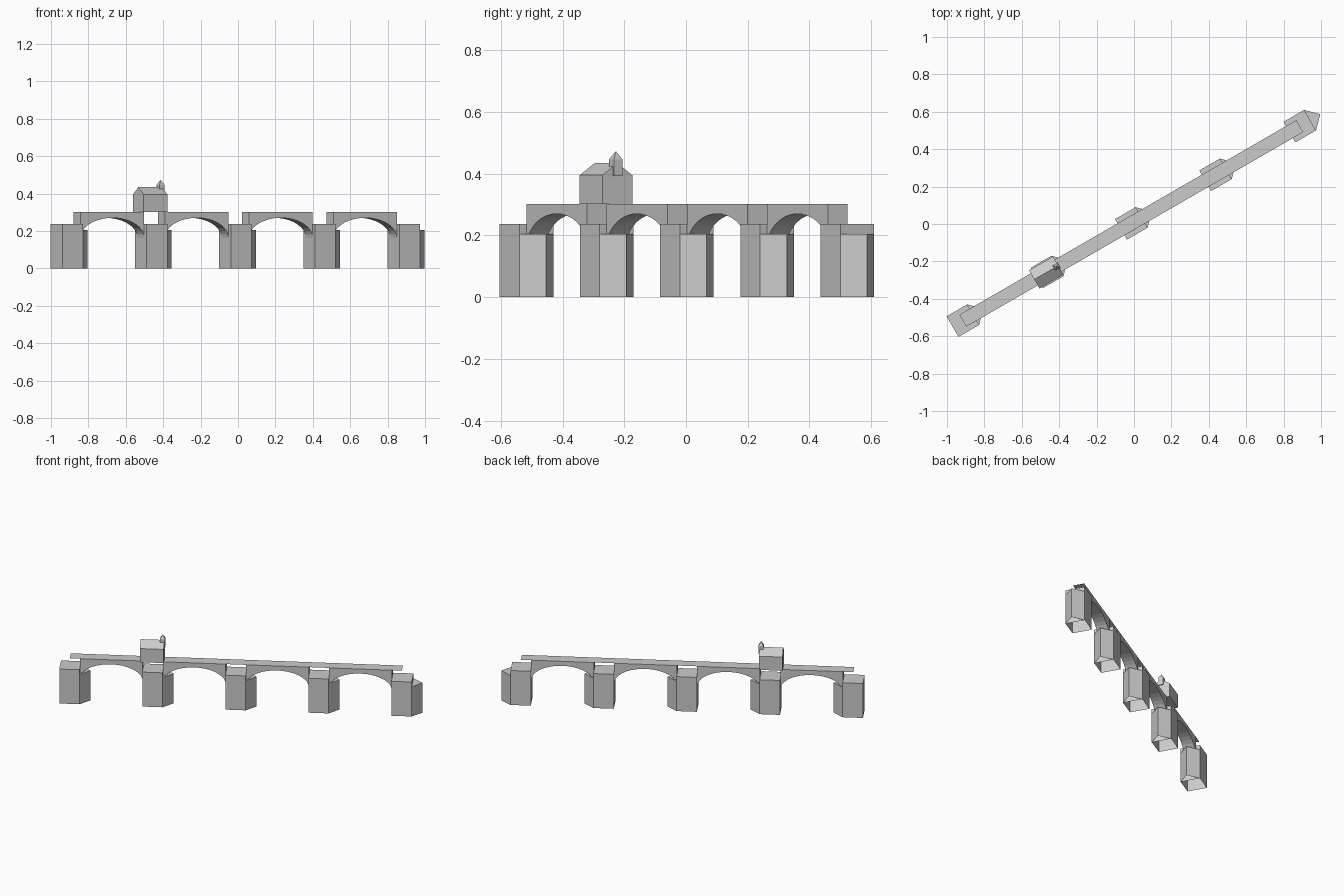
import bpy, bmesh, math
from mathutils import Matrix

if "Cube" in bpy.data.objects:
    bpy.data.objects.remove(bpy.data.objects["Cube"])

stone = bpy.data.materials.new("grey stone")
stone.use_nodes = True
GREY = (0.6, 0.6, 0.6, 1)
stone.diffuse_color = GREY
stone.node_tree.nodes["Principled BSDF"].inputs["Base Color"].default_value = GREY

# The bridge runs diagonally: parts are laid out along local x, then turned
TURN = Matrix.Rotation(math.radians(30), 4, 'Z')
FIRST, SPACING, AXIS = -1.051, 0.52, 0.01
HALF = 0.0635
DECK_Z, DECK_HALF = 0.301, 0.037


def finish(name, bm):
    bmesh.ops.remove_doubles(bm, verts=bm.verts, dist=1e-5)
    bmesh.ops.recalc_face_normals(bm, faces=bm.faces)
    mesh = bpy.data.meshes.new(name)
    bm.to_mesh(mesh)
    bm.free()
    mesh.transform(TURN)
    mesh.materials.append(stone)
    obj = bpy.data.objects.new(name, mesh)
    bpy.context.collection.objects.link(obj)
    return obj


def extrude(bm, points, offset):
    """Prism from a planar outline; returns the start cap."""
    verts = [bm.verts.new(p) for p in points]
    cap = bm.faces.new(verts)
    made = bmesh.ops.extrude_face_region(bm, geom=[cap], use_keep_orig=True)
    moved = [v for v in made["geom"] if isinstance(v, bmesh.types.BMVert)]
    bmesh.ops.translate(bm, verts=moved, vec=offset)
    return cap


def upright(name, outline, bottom, top, open_bottom=False):
    bm = bmesh.new()
    cap = extrude(bm, [(x, y, bottom) for x, y in outline], (0, 0, top - bottom))
    if open_bottom:
        bmesh.ops.delete(bm, geom=[cap], context='FACES_ONLY')
    return finish(name, bm)


def rect(cx, hx, hy):
    return [(cx - hx, AXIS - hy), (cx + hx, AXIS - hy),
            (cx + hx, AXIS + hy), (cx - hx, AXIS + hy)]


# Piers, hollow underneath, each with a lower pointed nose
for i in range(5):
    c = FIRST + i * SPACING
    upright(f"pier_{i + 1}", rect(c, HALF, HALF), 0, 0.237, True)
    nose = [(c + HALF, AXIS - HALF), (c + 2 * HALF, AXIS), (c + HALF, AXIS + HALF)]
    upright(f"pier_nose_{i + 1}", nose, 0, 0.205, True)

# Arched spans between the pier faces
SPRING, RISE, STEPS = 0.163, 0.107, 18
for i in range(4):
    mid = FIRST + (i + 0.5) * SPACING
    r = SPACING / 2 - HALF
    y = AXIS - DECK_HALF
    outline = [(mid + r, y, DECK_Z), (mid - r, y, DECK_Z)]
    for k in range(STEPS + 1):
        a = math.pi * (1 - k / STEPS)
        outline.append((mid + r * math.cos(a), y, SPRING + RISE * math.sin(a)))
    bm = bmesh.new()
    extrude(bm, outline, (0, 2 * DECK_HALF, 0))
    bm.normal_update()
    # the deck sheet closes the top
    tops = [f for f in bm.faces if all(abs(v.co.z - DECK_Z) < 1e-4 for v in f.verts)]
    bmesh.ops.delete(bm, geom=tops, context='FACES_ONLY')
    finish(f"arch_span_{i + 1}", bm)

# Thin deck from the first pier centre to the last
length = 4 * SPACING
bm = bmesh.new()
bm.faces.new([bm.verts.new((x, y, DECK_Z))
              for x, y in rect(FIRST + length / 2, length / 2, DECK_HALF)])
finish("deck", bm)

# Gabled chapel on the second pier
cx, hx, hy = -0.536, 0.074, 0.056
EAVE, RIDGE = 0.395, 0.434
x = cx - hx
gable = [(x, AXIS - hy, DECK_Z), (x, AXIS + hy, DECK_Z), (x, AXIS + hy, EAVE),
         (x, AXIS, RIDGE), (x, AXIS - hy, EAVE)]
bm = bmesh.new()
extrude(bm, gable, (2 * hx, 0, 0))
finish("chapel", bm)

# Bell turret with a pyramid cap over the gable
tx, th, T_EAVE, T_TOP = -0.472, 0.016, 0.446, 0.473
upright("bell_turret", rect(tx, th, th), 0.392, T_EAVE)
bm = bmesh.new()
base = [bm.verts.new((px, py, T_EAVE)) for px, py in rect(tx, th, th)]
tip = bm.verts.new((tx, AXIS, T_TOP))
for k in range(4):
    bm.faces.new((base[k], base[(k + 1) % 4], tip))
finish("turret_cap", bm)
